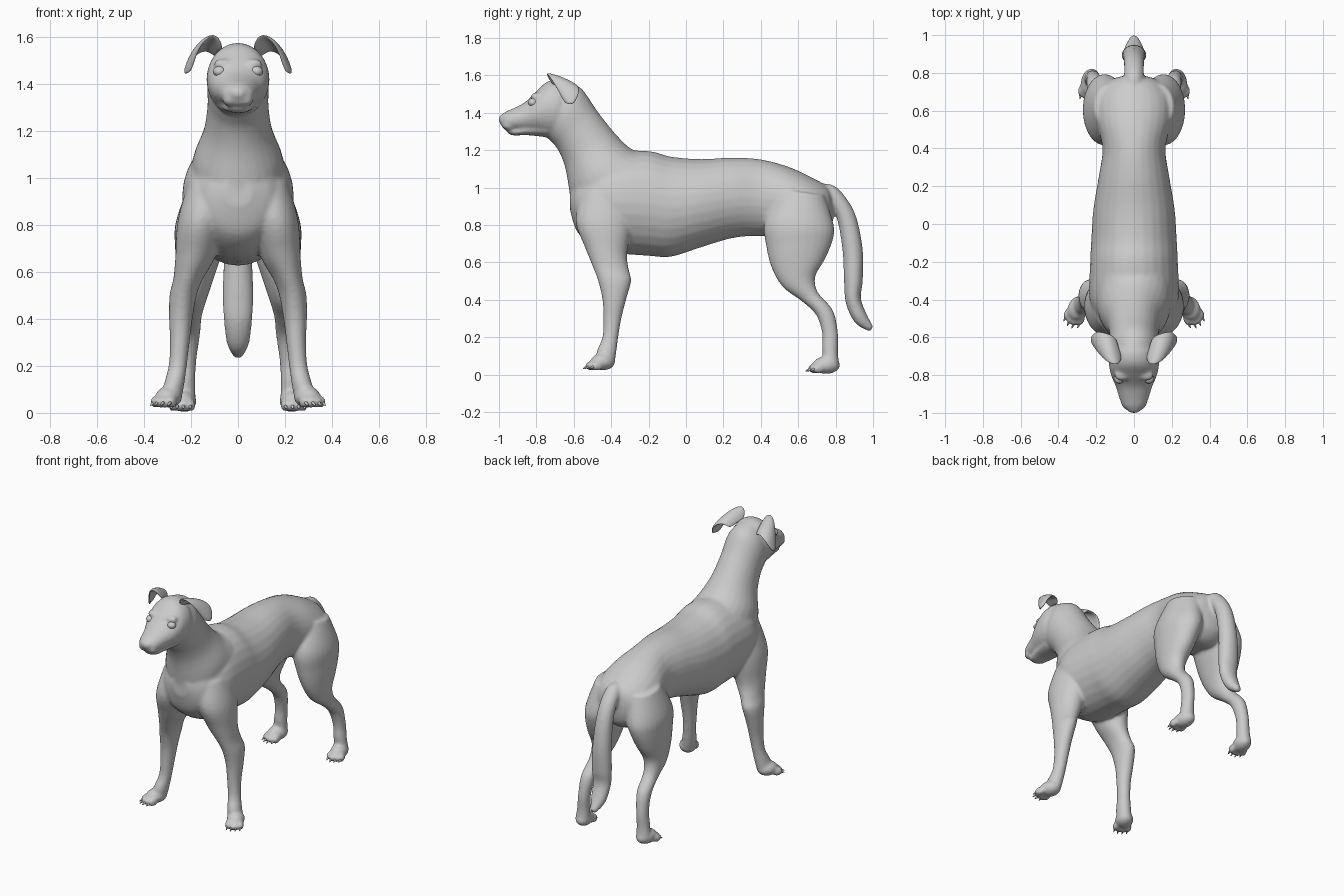
import bpy, bmesh
from math import sin, cos, pi, radians
from mathutils import Matrix, Vector


def catmull(a, b, c, d, t):
    return [0.5 * (2*q + (r-p)*t + (2*p-5*q+4*r-s)*t*t + (3*q-p-3*r+s)*t**3)
            for p, q, r, s in zip(a, b, c, d)]


def loft(bm, secs, side=1, ring=28, steps=5):
    """Sections: (y, z) of one edge, (y, z) of the opposite edge, x centre, half width."""
    pts = [secs[0]] + secs + [secs[-1]]
    dense = [catmull(*pts[i:i+4], k/steps) for i in range(len(secs)-1) for k in range(steps)]
    dense.append(secs[-1])
    rings = []
    for ya, za, yb, zb, x, w in dense:
        loop = []
        for j in range(ring):
            a = 2*pi*j/ring
            m = 0.5 + 0.5*cos(a)
            loop.append(bm.verts.new((side*(x + w*sin(a)), ya+(yb-ya)*m, za+(zb-za)*m)))
        rings.append(loop)
    for r0, r1 in zip(rings, rings[1:]):
        for j in range(ring):
            k = (j+1) % ring
            bm.faces.new((r0[j], r0[k], r1[k], r1[j]))
    bm.faces.new(rings[0])
    bm.faces.new(rings[-1])


def blob(bm, pos, rad, yaw=0):
    m = Matrix.Translation(pos) @ Matrix.Rotation(yaw, 4, 'Z') @ Matrix.Diagonal((*rad, 1))
    bmesh.ops.create_icosphere(bm, subdivisions=3, radius=1, matrix=m)


def finish(bm, name):
    bmesh.ops.recalc_face_normals(bm, faces=bm.faces[:])
    for f in bm.faces:
        f.smooth = True
    me = bpy.data.meshes.new(name)
    bm.to_mesh(me)
    bm.free()
    ob = bpy.data.objects.new(name, me)
    bpy.context.collection.objects.link(ob)
    return ob


torso = [(-.62, .88, -.62, 1.0, 0, .06), (-.58, .76, -.57, 1.08, 0, .15),
         (-.48, .68, -.48, 1.15, 0, .21), (-.38, .65, -.38, 1.19, 0, .237),
         (-.2, .635, -.2, 1.195, 0, .232), (-.08, .63, -.08, 1.165, 0, .226),
         (.08, .68, .08, 1.152, 0, .215), (.25, .73, .25, 1.16, 0, .187),
         (.4, .74, .4, 1.15, 0, .167), (.55, .72, .55, 1.11, 0, .2),
         (.68, .7, .68, 1.05, 0, .2), (.76, .75, .76, 1.0, 0, .13),
         (.785, .82, .785, .93, 0, .05)]
neck = [(-.615, .9, -.2, 1.18, 0, .2), (-.627, 1.0, -.29, 1.205, 0, .185),
        (-.65, 1.12, -.38, 1.29, 0, .145), (-.69, 1.21, -.475, 1.41, 0, .13),
        (-.74, 1.265, -.56, 1.53, 0, .13), (-.78, 1.32, -.65, 1.57, 0, .11)]
head = [(-.62, 1.36, -.62, 1.54, 0, .09), (-.69, 1.27, -.67, 1.575, 0, .13),
        (-.76, 1.275, -.74, 1.567, 0, .132), (-.81, 1.29, -.8, 1.515, 0, .12),
        (-.87, 1.298, -.86, 1.457, 0, .095), (-.93, 1.303, -.92, 1.425, 0, .077),
        (-.97, 1.31, -.965, 1.405, 0, .06), (-.985, 1.325, -.985, 1.39, 0, .035)]
jaw = [(-.74, 1.268, -.74, 1.36, 0, .09), (-.85, 1.28, -.85, 1.33, 0, .07),
       (-.92, 1.278, -.92, 1.315, 0, .052), (-.955, 1.29, -.955, 1.312, 0, .025)]
tail = [(.7, .9, .7, 1.02, 0, .05), (.78, .89, .8, 1.005, 0, .052),
        (.815, .8, .9, .87, 0, .054), (.838, .65, .945, .67, 0, .06),
        (.845, .5, .945, .5, 0, .066), (.855, .38, .935, .41, 0, .06),
        (.905, .275, .965, .325, 0, .048), (.985, .228, 1.0, .26, 0, .02)]
front_leg = [(-.56, .98, -.33, 1.0, .12, .09), (-.59, .82, -.29, .82, .155, .102),
             (-.54, .68, -.315, .65, .182, .085), (-.5, .58, -.305, .56, .213, .063),
             (-.47, .5, -.293, .5, .234, .058), (-.447, .4, -.32, .4, .244, .05),
             (-.442, .3, -.345, .3, .248, .042), (-.447, .2, -.362, .2, .257, .039),
             (-.475, .13, -.375, .1, .274, .044), (-.48, .08, -.385, .05, .285, .045)]
hind_leg = [(.5, .99, .74, .96, .12, .09), (.42, .82, .79, .8, .15, .116),
            (.43, .68, .785, .72, .165, .103), (.462, .56, .745, .62, .18, .082),
            (.52, .465, .692, .525, .192, .062), (.615, .395, .705, .44, .2, .047),
            (.695, .32, .785, .345, .207, .045), (.728, .22, .813, .22, .216, .038),
            (.728, .14, .813, .12, .222, .04), (.735, .07, .82, .05, .226, .046)]
paws = [((.295, -.445, .068), (.055, .068, .046), 25, .046),
        ((.23, .75, .05), (.052, .075, .047), 10, .032)]

# Whole skin: overlapping lofts and blobs fused by a voxel remesh
skin, claws = bmesh.new(), bmesh.new()
for part in (torso, neck, head, jaw, tail):
    loft(skin, part)
blob(skin, (0, -.974, 1.363), (.042, .028, .031))
for s in (-1, 1):
    loft(skin, front_leg, s)
    loft(skin, hind_leg, s)
    blob(skin, (s*.065, -.80, 1.487), (.04, .03, .022))      # brow
    blob(skin, (s*.03, -.945, 1.335), (.036, .04, .03))      # lip
    # Paws with four toes and claws each
    for c, rad, deg, toe_z in paws:
        yaw = radians(deg)
        blob(skin, (s*c[0], c[1], c[2]), rad, s*yaw)
        for i in (-1.5, -.5, .5, 1.5):
            d = .066 - .007*i*i
            x = c[0] + cos(yaw)*i*.027 + sin(yaw)*d
            y = c[1] + sin(yaw)*i*.027 - cos(yaw)*d
            blob(skin, (s*x, y, toe_z), (.0175, .034, .026), s*yaw)
            m = (Matrix.Translation((s*(x+sin(yaw)*.033), y-cos(yaw)*.033, toe_z-.008))
                 @ Matrix.Rotation(s*yaw, 4, 'Z') @ Matrix.Rotation(radians(115), 4, 'X'))
            bmesh.ops.create_cone(claws, cap_ends=True, segments=10, radius1=.009,
                                  radius2=.002, depth=.03, matrix=m)
body = finish(skin, "dog_body")
rm = body.modifiers.new("fuse", 'REMESH')
rm.mode, rm.voxel_size, rm.use_smooth_shade = 'VOXEL', .0095, True
sm = body.modifiers.new("blend", 'SMOOTH')
sm.factor, sm.iterations = .5, 7
finish(claws, "claws")

# Eyes
eyes = bmesh.new()
for s in (-1, 1):
    blob(eyes, (s*.079, -.818, 1.455), (.027, .027, .023), s*radians(35))
finish(eyes, "eyes")

# Folded ears: a bent sheet, rows from base over the crest to the tip
rows = [[(.06, -.715, 1.54), (.08, -.66, 1.54), (.095, -.6, 1.51)],
        [(.085, -.755, 1.62), (.122, -.67, 1.597), (.13, -.58, 1.55)],
        [(.145, -.735, 1.6), (.175, -.65, 1.568), (.187, -.565, 1.525)],
        [(.185, -.685, 1.52), (.208, -.63, 1.507), (.21, -.575, 1.49)],
        [(.2, -.65, 1.45), (.228, -.625, 1.442), (.225, -.597, 1.447)]]
ear = bmesh.new()
grid = [[ear.verts.new(p) for p in row] for row in rows]
for r0, r1 in zip(grid, grid[1:]):
    for j in range(2):
        ear.faces.new((r0[j], r0[j+1], r1[j+1], r1[j]))
ears = finish(ear, "ears")
so = ears.modifiers.new("thickness", 'SOLIDIFY')
so.thickness, so.offset = .02, 0
ears.modifiers.new("mirror", 'MIRROR')
sub = ears.modifiers.new("round", 'SUBSURF')
sub.levels = sub.render_levels = 3
